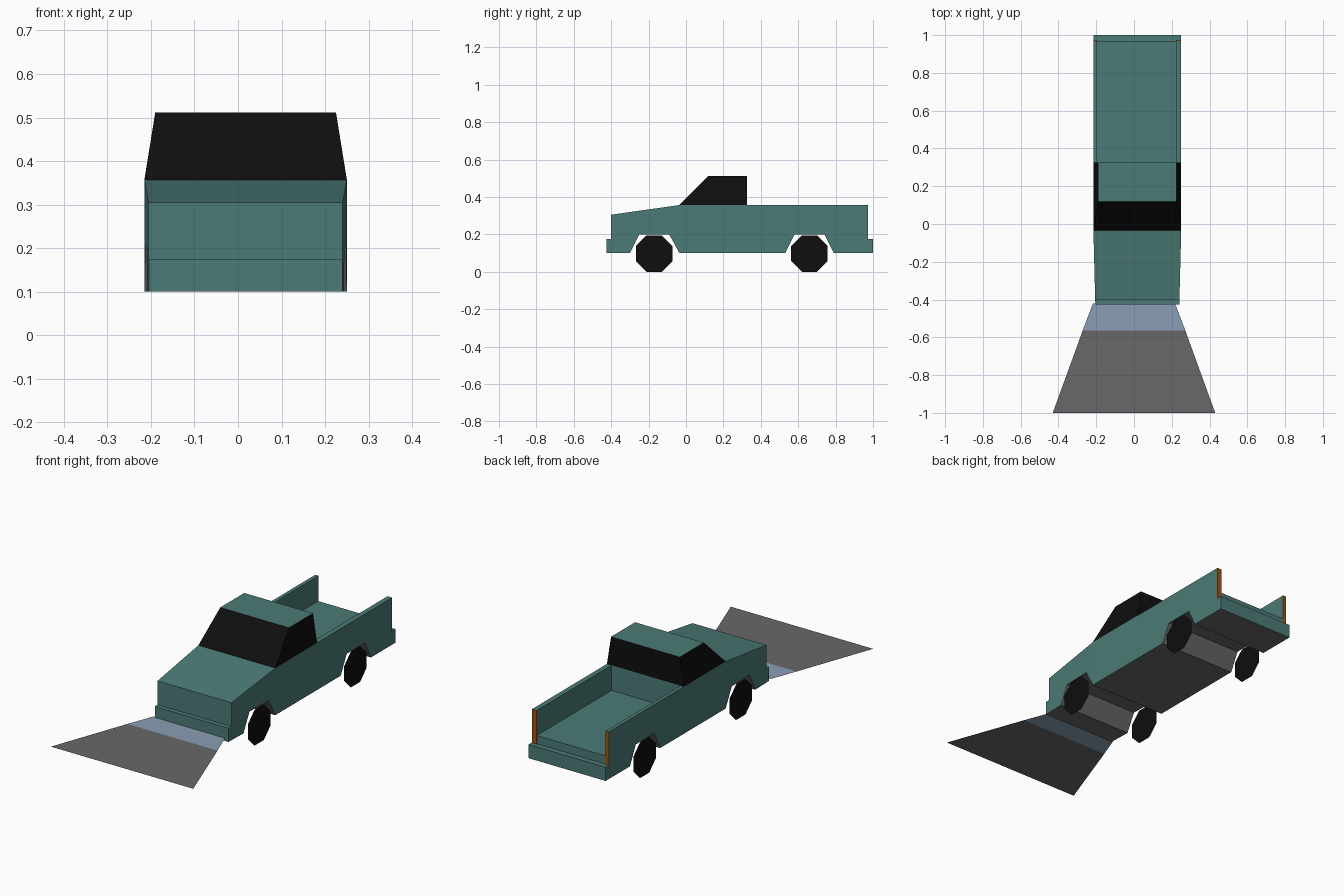
import bpy, bmesh, math

if "Cube" in bpy.data.objects:
    bpy.data.objects.remove(bpy.data.objects["Cube"])

def material(name, rgb):
    m = bpy.data.materials.new(name)
    lin = [(c / 255 / 12.92 if c <= 10 else ((c / 255 + 0.055) / 1.055) ** 2.4) for c in rgb]
    m.diffuse_color = (*lin, 1)
    m.use_nodes = True
    m.node_tree.nodes["Principled BSDF"].inputs["Base Color"].default_value = m.diffuse_color
    return m

TEAL = material("teal paint", (75, 123, 118))
BLACK = material("black", (14, 14, 14))
GREY = material("grey", (104, 104, 104))
BLUE = material("pale blue", (139, 159, 181))
ORANGE = material("orange", (166, 80, 16))

XC, HALF = 0.0175, 0.2325      # body centre line and half width

def finish(bm, name, mats):
    bmesh.ops.recalc_face_normals(bm, faces=bm.faces)
    me = bpy.data.meshes.new(name)
    bm.to_mesh(me)
    bm.free()
    ob = bpy.data.objects.new(name, me)
    bpy.context.collection.objects.link(ob)
    for m in mats:
        me.materials.append(m)
    return ob

def prism(profile, half_width):
    """Closed solid from a (y, z) profile; half_width(y, z) sets the sides."""
    bm = bmesh.new()
    sides = [[bm.verts.new((XC + s * half_width(y, z), y, z)) for y, z in profile] for s in (-1, 1)]
    for ring in sides:
        bm.faces.new(ring)
    n = len(profile)
    for i in range(n):
        j = (i + 1) % n
        bm.faces.new((sides[0][i], sides[0][j], sides[1][j], sides[1][i]))
    return bm, sides

def box(name, x0, x1, y0, y1, z0, z1, mat):
    bm = bmesh.new()
    bmesh.ops.create_cube(bm, size=1)
    for v in bm.verts:
        v.co = ((x0 + x1) / 2 + v.co.x * (x1 - x0), (y0 + y1) / 2 + v.co.y * (y1 - y0),
                (z0 + z1) / 2 + v.co.z * (z1 - z0))
    return finish(bm, name, [mat])

# Body: side profile with bumpers and wheel arches, narrowing towards the nose
hood_y = -0.035
profile = [(-0.425, 0.10), (-0.30, 0.10), (-0.25, 0.20), (-0.09, 0.20), (hood_y, 0.10),
           (0.53, 0.10), (0.58, 0.20), (0.74, 0.20), (0.79, 0.10), (1.0, 0.10),
           (1.0, 0.175), (0.97, 0.175), (0.97, 0.357), (hood_y, 0.357),
           (-0.40, 0.305), (-0.40, 0.175), (-0.425, 0.175)]
bm, sides = prism(profile, lambda y, z: HALF - max(0, hood_y - y) * 0.026)
for ring in sides:             # crease where the nose starts to taper
    bmesh.ops.connect_verts(bm, verts=[ring[4], ring[13]])
body = finish(bm, "body", [TEAL, GREY])

# Open load bed cut out of the body
cutter = box("bed_cutter", -0.195, 0.222, 0.325, 1.2, 0.22, 0.6, TEAL)
cutter.hide_render = True
mod = body.modifiers.new("bed", "BOOLEAN")
mod.operation, mod.solver, mod.object = "DIFFERENCE", "EXACT", cutter
bpy.context.view_layer.objects.active = body
bpy.ops.object.modifier_apply(modifier="bed")
bpy.data.objects.remove(cutter)

# Grey underside and wheel arches
for f in body.data.polygons:
    f.material_index = 1 if f.normal.z < -0.1 else 0

# Cab: black glass all round, painted roof
cab_profile = [(hood_y, 0.357), (0.325, 0.357), (0.325, 0.512), (0.118, 0.512)]
bm, _ = prism(cab_profile, lambda y, z: HALF if z < 0.4 else 0.2075)
cab = finish(bm, "cab", [BLACK, TEAL])
for f in cab.data.polygons:
    f.material_index = 1 if f.normal.z > 0.9 else 0

# Tail lights on the ends of the bed walls
for name, x0, x1 in (("tail_light_left", -0.215, -0.195), ("tail_light_right", 0.222, 0.25)):
    box(name, x0, x1, 0.968, 0.973, 0.175, 0.357, ORANGE)

# Wheels: flat octagons
for side, x in (("left", -0.212), ("right", 0.247)):
    for end, y in (("front", -0.17), ("rear", 0.66)):
        bm = bmesh.new()
        r = 0.0975 / math.cos(math.pi / 8)
        ring = []
        for i in range(8):
            a = math.pi / 8 + i * math.pi / 4
            ring.append(bm.verts.new((x, y + r * math.cos(a), 0.0975 + r * math.sin(a))))
        bm.faces.new(ring if side == "right" else ring[::-1])
        me = bpy.data.meshes.new("wheel")
        bm.to_mesh(me)
        bm.free()
        me.materials.append(BLACK)
        bpy.context.collection.objects.link(bpy.data.objects.new(f"wheel_{end}_{side}", me))

# Headlight beam: flat fan ahead of the nose, pale near the bumper
bm = bmesh.new()
rows = [[bm.verts.new((s * w, y, 0.115)) for s in (-1, 1)]
        for y, w in ((-1.0, 0.43), (-0.565, 0.272), (-0.42, 0.217))]
for i, (a, b) in enumerate(zip(rows, rows[1:])):
    bm.faces.new((a[0], a[1], b[1], b[0])).material_index = i
me = bpy.data.meshes.new("headlight_beam")
bm.to_mesh(me)
bm.free()
me.materials.append(GREY)
me.materials.append(BLUE)
bpy.context.collection.objects.link(bpy.data.objects.new("headlight_beam", me))
